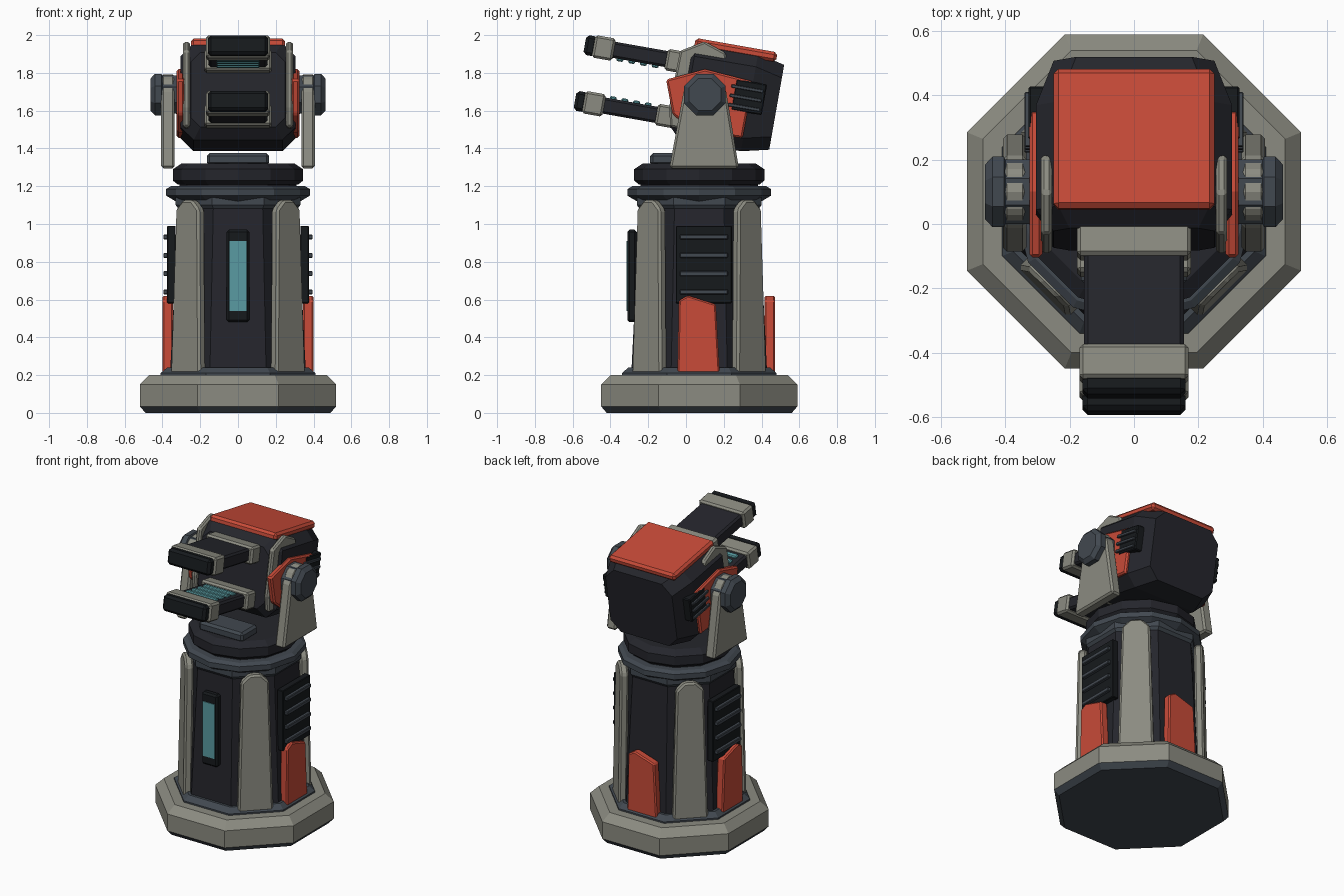
import bpy, bmesh
from math import sin, cos, pi, radians
from mathutils import Matrix, Vector

if "Cube" in bpy.data.objects:
    bpy.data.objects.remove(bpy.data.objects["Cube"])

COLORS = {
    "grey": (0.26, 0.26, 0.22), "dark": (0.018, 0.019, 0.025), "black": (0.008, 0.010, 0.012),
    "slate": (0.053, 0.065, 0.080), "red": (0.58, 0.07, 0.04), "teal": (0.10, 0.33, 0.36),
}
MATS = {}
for key, c in COLORS.items():
    MATS[key] = bpy.data.materials.new(key)
    MATS[key].diffuse_color = (*c, 1)

CY = 0.07                                                   # column axis
AXIS = Matrix.Translation((0, CY, 0))
TILT = Matrix.Translation((0, 0.1, 1.685)) @ Matrix.Rotation(radians(-10), 4, 'X')
I = Matrix.Identity(4)


def loft(name, rings, color, matrix=I, bevel=0, mirror=False):
    """Skin a stack of equal-length point rings and cap both ends."""
    bm = bmesh.new()
    rows = [[bm.verts.new(matrix @ Vector(p)) for p in r] for r in rings]
    n = len(rows[0])
    for a, b in zip(rows, rows[1:]):
        for i in range(n):
            j = (i + 1) % n
            bm.faces.new((a[i], a[j], b[j], b[i]))
    bm.faces.new(rows[0][::-1])
    bm.faces.new(rows[-1])
    bmesh.ops.recalc_face_normals(bm, faces=bm.faces[:])
    me = bpy.data.meshes.new(name)
    bm.to_mesh(me)
    bm.free()
    me.materials.append(MATS[color])
    ob = bpy.data.objects.new(name, me)
    bpy.context.collection.objects.link(ob)
    if bevel:
        m = ob.modifiers.new("bevel", 'BEVEL')
        m.width, m.segments, m.limit_method = bevel, 1, 'ANGLE'
    if mirror:
        ob.modifiers.new("mirror", 'MIRROR')
    return ob


def prism(name, pts, d0, d1, color, matrix=I, bevel=0.008, mirror=False):
    """Extrude a (y, z) outline along x from d0 to d1."""
    return loft(name, [[(d, a, b) for a, b in pts] for d in (d0, d1)], color, matrix, bevel, mirror)


def box(name, x, y, z, color, matrix=I, bevel=0.008, mirror=False):
    pts = [(y[0], z[0]), (y[1], z[0]), (y[1], z[1]), (y[0], z[1])]
    return prism(name, pts, x[0], x[1], color, matrix, bevel, mirror)


def lathe(name, profile, n, color, matrix=AXIS, flat=True):
    """Revolve (radius, z); flat puts faces (not corners) on the axes."""
    ph, k = (pi / n, 1 / cos(pi / n)) if flat else (0, 1)
    rings = [[(r * k * cos(ph + 2 * pi * i / n), r * k * sin(ph + 2 * pi * i / n), z)
              for i in range(n)] for r, z in profile]
    return loft(name, rings, color, matrix)


# Octagonal base and column
lathe("base_foot", [(0.49, 0), (0.52, 0.035)], 8, "slate")
lathe("base", [(0.52, 0.035), (0.52, 0.15), (0.47, 0.2)], 8, "grey")
lathe("base_plinth", [(0.41, 0.195), (0.41, 0.21), (0.375, 0.24)], 8, "slate")
lathe("column", [(0.36, 0.2), (0.315, 1.1)], 8, "dark")
lathe("column_collar", [(0.30, 1.06), (0.33, 1.1), (0.33, 1.14)], 8, "slate")

# Bearing rings
lathe("lower_ring", [(0.33, 1.12), (0.38, 1.15), (0.38, 1.185), (0.355, 1.2)], 12, "slate", flat=False)
lathe("ring_neck", [(0.31, 1.19), (0.31, 1.23)], 12, "dark", flat=False)
lathe("upper_ring", [(0.32, 1.21), (0.345, 1.23), (0.345, 1.29), (0.30, 1.32)], 12, "dark", flat=False)
box("ring_block", (-0.165, 0.165), (-0.19, -0.02), (1.31, 1.375), "slate", bevel=0.015)

# Diagonal armour plates, leaning slightly inward
plate = [(-0.11, 0.2), (0.11, 0.2), (0.087, 1.07), (0.035, 1.12), (-0.035, 1.12), (-0.087, 1.07)]
for i in range(4):
    m = AXIS @ Matrix.Rotation(pi / 4 + i * pi / 2, 4, 'Z') @ Matrix.Rotation(radians(-1), 4, 'Y')
    prism(f"armour_plate_{i + 1}", plate, 0.35, 0.404, "grey", m, 0.012)

# Front light panel
box("light_frame", (-0.06, 0.06), (-0.31, -0.26), (0.48, 0.97), "black", bevel=0.012)
box("light_strip", (-0.045, 0.045), (-0.315, -0.29), (0.54, 0.91), "teal", bevel=0)

# Side vents
box("side_vent", (0.33, 0.375), (-0.053, 0.243), (0.58, 0.99), "black", bevel=0.004, mirror=True)
for i in range(4):
    z = 0.64 + i * 0.097
    box(f"side_vent_slat_{i + 1}", (0.365, 0.395), (-0.033, 0.222), (z - 0.013, z + 0.013),
        "slate", bevel=0.004, mirror=True)

# Red lower panels on both sides and the back
panel = [(-0.115, 0.21), (0.108, 0.21), (0.088, 0.575), (-0.06, 0.622), (-0.108, 0.595)]
prism("side_red_panel", panel, 0.345, 0.4, "red", AXIS, 0.008, True)
prism("back_red_panel", panel, 0.345, 0.4, "red", AXIS @ Matrix.Rotation(pi / 2, 4, 'Z'))

# Yoke arms and pivots
arm = [(-0.088, 1.295), (0.28, 1.295), (0.213, 1.70), (0.165, 1.775), (0.10, 1.792),
       (0.035, 1.775), (-0.013, 1.70)]
prism("yoke_arm", arm, 0.335, 0.407, "grey", bevel=0.012, mirror=True)
pivot = lathe("pivot", [(0.1, 0.27), (0.1, 0.40), (0.11, 0.405), (0.11, 0.44), (0.085, 0.463)], 8, "slate",
              Matrix.Translation((0, 0.1, 1.685)) @ Matrix.Rotation(pi / 2, 4, 'Y'))
pivot.modifiers.new("mirror", 'MIRROR')


# Tilted head: chamfered body
def section(u, hx, hz, c):
    q = [(hx, hz - c), (hx - c, hz)]
    q += [(-x, z) for x, z in q[::-1]]
    q += [(-x, -z) for x, z in q]
    return [(x, u, z) for x, z in q]


loft("head_body", [section(-0.15, 0.25, 0.2, 0.05), section(-0.09, 0.305, 0.26, 0.07),
                   section(0.24, 0.305, 0.262, 0.07), section(0.386, 0.25, 0.228, 0.07)], "dark", TILT)
box("head_top_plate", (-0.25, 0.25), (-0.10, 0.34), (0.235, 0.287), "red", TILT, 0.015)

# Cheek plates and red side plates
cheek = [(-0.17, 0.205), (-0.05, 0.277), (0.07, 0.237), (0.115, 0.1), (0.1, -0.2), (-0.15, -0.2), (-0.175, -0.1)]
prism("head_cheek", cheek, 0.255, 0.29, "grey", TILT, 0.01, True)
wing = [(-0.216, 0.043), (-0.023, 0.133), (0.239, 0.113), (0.237, -0.192), (-0.02, -0.205), (-0.15, -0.133)]
prism("head_red_plate", wing, 0.285, 0.325, "red", TILT, 0.01, True)

# Head vents
box("head_vent", (0.27, 0.328), (0.15, 0.315), (-0.055, 0.11), "black", TILT, 0.006, True)
for i, v in enumerate((0.07, 0.02, -0.03)):
    box(f"head_vent_slat_{i + 1}", (0.30, 0.34), (0.13, 0.302), (v - 0.009, v + 0.009),
        "slate", TILT, 0.003, True)

# Two wide barrels with glowing ribs on the facing sides
for name, s in (("upper", 1), ("lower", -1)):
    m = TILT @ Matrix.Translation((0, 0, 0.15 * s)) @ Matrix.Diagonal((1, 1, s, 1))
    box(f"{name}_barrel", (-0.155, 0.155), (-0.54, -0.12), (-0.043, 0.043), "dark", m, 0.012)
    box(f"{name}_barrel_mount", (-0.178, 0.178), (-0.235, -0.13), (-0.06, 0.055), "grey", m, 0.012)
    box(f"{name}_barrel_collar", (-0.17, 0.17), (-0.625, -0.515), (-0.06, 0.06), "grey", m, 0.012)
    box(f"{name}_muzzle", (-0.16, 0.16), (-0.672, -0.61), (-0.053, 0.053), "black", m, 0.016)
    for i in range(4):
        u = -0.475 + i * 0.063
        box(f"{name}_glow_rib_{i + 1}", (-0.115, 0.115), (u - 0.018, u + 0.018), (-0.056, -0.03),
            "teal", m, 0.006)

for m in bpy.data.materials:
    if m.users and not m.is_grease_pencil:
        m.use_nodes = True
        m.node_tree.nodes["Principled BSDF"].inputs["Base Color"].default_value = m.diffuse_color
